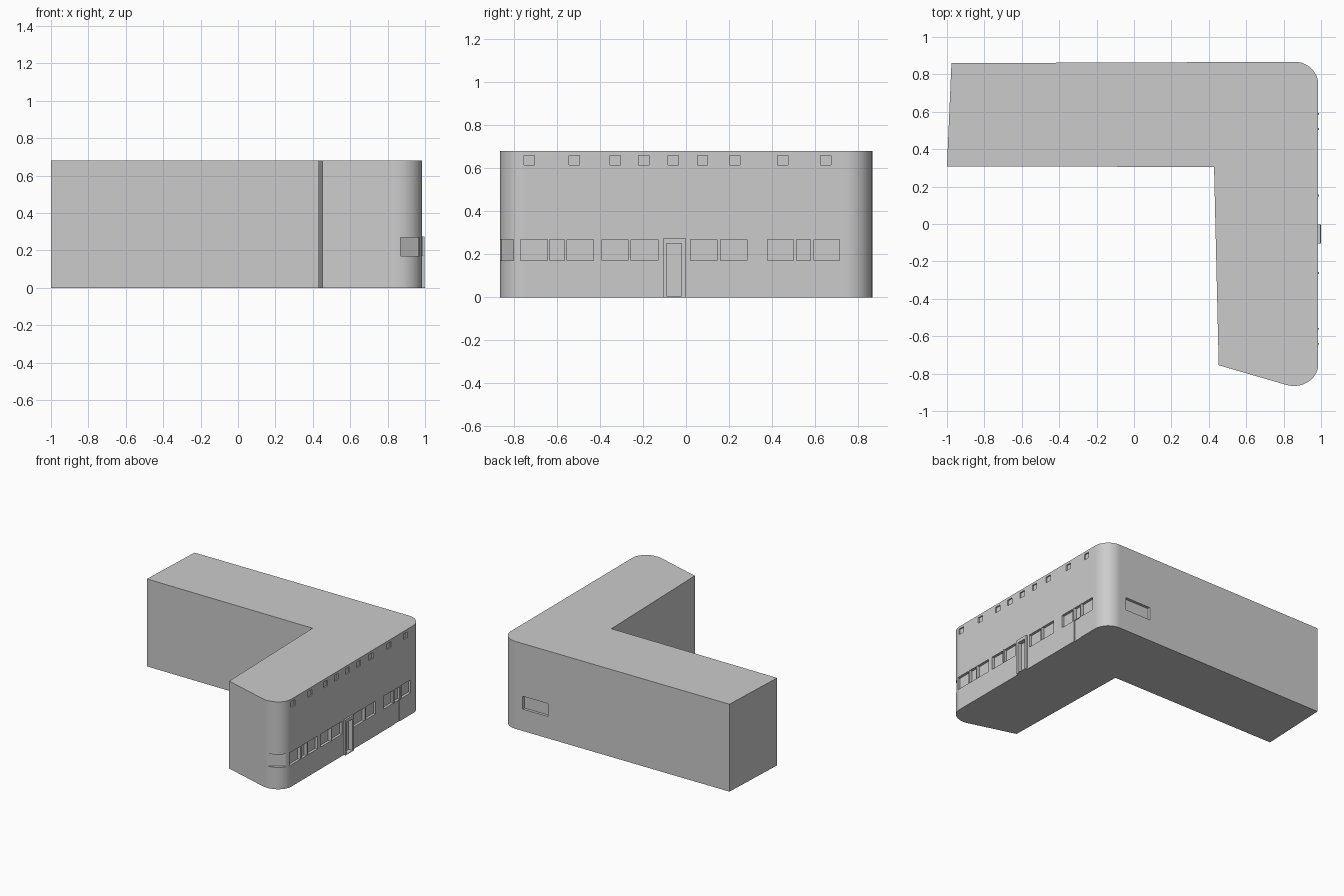
import bpy, bmesh
from math import cos, sin, radians, atan2
from mathutils import Matrix, Vector

if "Cube" in bpy.data.objects:
    bpy.data.objects.remove(bpy.data.objects["Cube"])

HEIGHT = 0.68
WALL = 0.985          # x of the street wall
SILL, HEAD = 0.17, 0.27


def add_box(bm, lo, hi, matrix=Matrix.Identity(4)):
    lo, hi = Vector(lo), Vector(hi)
    m = matrix @ Matrix.Translation((lo + hi) / 2) @ Matrix.Diagonal((*(hi - lo), 1))
    bmesh.ops.create_cube(bm, size=1, matrix=m)


def finish(bm, name):
    bmesh.ops.recalc_face_normals(bm, faces=bm.faces)
    mesh = bpy.data.meshes.new(name)
    bm.to_mesh(mesh)
    bm.free()
    obj = bpy.data.objects.new(name, mesh)
    bpy.context.collection.objects.link(obj)
    return obj


def arc(cx, cy, rx, ry, a0, a1, n=14):
    angles = [radians(a0 + (a1 - a0) * i / n) for i in range(n + 1)]
    return [(cx + rx * cos(a), cy + ry * sin(a)) for a in angles]


# L-shaped block with two rounded street corners
outline = [(-1, 0.308), (0.428, 0.305), (0.453, -0.755)]
outline += arc(0.855, -0.75, 0.13, 0.116, -108, 0)
outline += arc(0.86, 0.745, 0.125, 0.122, 0, 90)
outline += [(-0.976, 0.86)]
bm = bmesh.new()
base = bm.faces.new([bm.verts.new((x, y, 0)) for x, y in outline])
top = bmesh.ops.extrude_face_region(bm, geom=[base])["geom"]
bmesh.ops.translate(bm, vec=(0, 0, HEIGHT),
                    verts=[v for v in top if isinstance(v, bmesh.types.BMVert)])
building = finish(bm, "building")

# Recess cutters: ground floor windows
windows = [(-0.77, -0.645), (-0.635, -0.565), (-0.555, -0.43), (-0.39, -0.27),
           (-0.255, -0.13), (0.02, 0.145), (0.16, 0.285), (0.38, 0.50),
           (0.515, 0.58), (0.595, 0.715)]
bm = bmesh.new()
for y0, y1 in windows:
    add_box(bm, (WALL - 0.02, y0, SILL), (1.1, y1, HEAD))

# Shallow side door under the narrow window, and main door opening
add_box(bm, (WALL - 0.005, 0.515, -0.02), (1.1, 0.58, SILL - 0.002))
add_box(bm, (WALL - 0.02, -0.09, -0.02), (1.1, -0.02, 0.25))

# Small vents below the roof
for y in (-0.73, -0.52, -0.33, -0.197, -0.06, 0.077, 0.227, 0.45, 0.65):
    add_box(bm, (WALL - 0.01, y - 0.024, 0.615), (1.1, y + 0.024, 0.66))

# Rear window
add_box(bm, (0.58, 0.845, SILL), (0.80, 0.95, HEAD))

# Flat window set into the front rounded corner
corner = Matrix.Translation((0.92, -0.835, 0)) @ Matrix.Rotation(atan2(0.062, 0.1), 4, "Z")
add_box(bm, (-0.059, -0.08, SILL), (0.059, 0.01, HEAD), corner)

cutter = finish(bm, "recess_cutter")
cutter.hide_render = True
mod = building.modifiers.new("recesses", "BOOLEAN")
mod.operation, mod.solver, mod.object = "DIFFERENCE", "EXACT", cutter
bpy.context.view_layer.objects.active = building
building.select_set(True)
bpy.ops.object.modifier_apply(modifier=mod.name)
bpy.data.objects.remove(cutter)
bpy.ops.object.shade_smooth_by_angle(angle=radians(25))
building.modifiers.new("flat_wall_shading", "WEIGHTED_NORMAL").keep_sharp = True

# Door surround: two jambs, lintel and threshold
bm = bmesh.new()
add_box(bm, (WALL - 0.004, -0.105, 0), (0.998, -0.09, 0.275))
add_box(bm, (WALL - 0.004, -0.02, 0), (0.998, -0.002, 0.275))
add_box(bm, (WALL - 0.004, -0.09, 0.25), (0.998, -0.02, 0.275))
add_box(bm, (WALL - 0.02, -0.105, 0), (1.0, -0.002, 0.005))
finish(bm, "door_surround")

# Slim posts between neighbouring windows
bm = bmesh.new()
for y in (-0.64, -0.56, -0.2625, 0.1525, 0.5075, 0.5875):
    add_box(bm, (WALL - 0.004, y - 0.005, SILL), (WALL + 0.005, y + 0.005, HEAD))
finish(bm, "window_posts")
